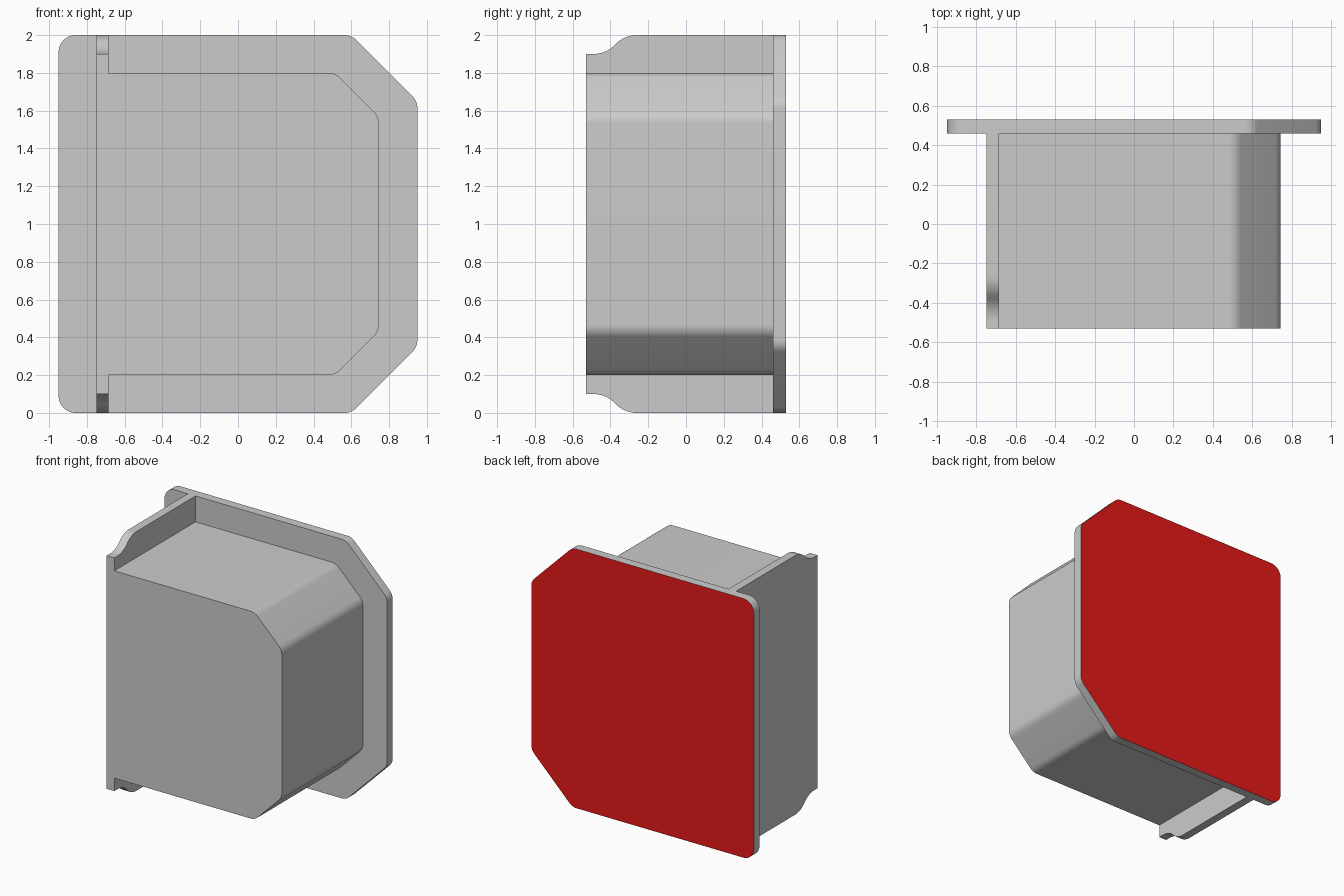
import bpy, bmesh, math
from mathutils import Vector, Matrix

if "Cube" in bpy.data.objects:
    bpy.data.objects.remove(bpy.data.objects["Cube"])


def fillet(corners, segments=8):
    """Round the corners of a closed 2D outline given as (x, z, radius)."""
    out, n = [], len(corners)
    for i, (x, z, r) in enumerate(corners):
        p = Vector((x, z))
        if r == 0:
            out.append(p)
            continue
        a = (Vector(corners[i - 1][:2]) - p).normalized()
        b = (Vector(corners[(i + 1) % n][:2]) - p).normalized()
        half = a.angle(b) / 2
        centre = p + (a + b).normalized() * (r / math.sin(half))
        start = p + a * (r / math.tan(half)) - centre
        end = p + b * (r / math.tan(half)) - centre
        sweep = start.angle_signed(end)
        for k in range(segments + 1):
            t = -sweep * k / segments
            out.append(centre + Matrix.Rotation(t, 2) @ start)
    return out


def prism(name, outline, place, low, high):
    """Extrude an outline; place(point, depth) gives the 3D position."""
    bm = bmesh.new()
    face = bm.faces.new([bm.verts.new(place(p, low)) for p in outline])
    new = bmesh.ops.extrude_face_region(bm, geom=[face])["geom"]
    shift = Vector(place((0, 0), high)) - Vector(place((0, 0), low))
    bmesh.ops.translate(bm, vec=shift, verts=[v for v in new if isinstance(v, bmesh.types.BMVert)])
    bmesh.ops.recalc_face_normals(bm, faces=bm.faces)
    mesh = bpy.data.meshes.new(name)
    bm.to_mesh(mesh)
    bm.free()
    obj = bpy.data.objects.new(name, mesh)
    bpy.context.collection.objects.link(obj)
    return obj


def smooth(obj):
    bpy.ops.object.select_all(action='DESELECT')
    obj.select_set(True)
    bpy.context.view_layer.objects.active = obj
    bpy.ops.object.shade_smooth_by_angle(angle=math.radians(30))


def along_y(p, d):
    return (p[0], d, p[1])


def along_x(p, d):
    return (d, p[0], p[1])


# Back plate with rounded left corners and chamfered right corners
plate = prism("back_plate", fillet([
    (-0.95, 0, 0.09), (0.60, 0, 0.09), (0.95, 0.35, 0.09),
    (0.95, 1.65, 0.09), (0.60, 2, 0.09), (-0.95, 2, 0.09)]), along_y, 0.46, 0.53)

# Red rear face
red = bpy.data.materials.new("red_face")
red.diffuse_color = (0.8, 0.01, 0.01, 1)
red.use_nodes = True
red.node_tree.nodes["Principled BSDF"].inputs["Base Color"].default_value = red.diffuse_color
grey = bpy.data.materials.new("grey_body")
grey.diffuse_color = (0.8, 0.8, 0.8, 1)
grey.use_nodes = True
grey.node_tree.nodes["Principled BSDF"].inputs["Base Color"].default_value = grey.diffuse_color
plate.data.materials.append(grey)
plate.data.materials.append(red)
for f in plate.data.polygons:
    f.material_index = 1 if f.normal.y > 0.9 else 0

# Main housing, chamfered on the right
housing = prism("housing", fillet([
    (-0.72, 0.2, 0), (0.515, 0.2, 0.09), (0.745, 0.43, 0.09),
    (0.745, 1.57, 0.09), (0.515, 1.8, 0.09), (-0.72, 1.8, 0)]), along_y, -0.53, 0.47)

# Side wall with an S-shaped step at the front, mirrored top to bottom
y0, y1, drop = -0.49, -0.26, 0.1
angle = 2 * math.atan(drop / (y1 - y0))
radius = (y1 - y0) / (2 * math.sin(angle))
arc = [(radius * math.sin(angle * k / 8), radius * (1 - math.cos(angle * k / 8))) for k in range(9)]
top = [(-0.53, 2 - drop)] + [(y0 + a, 2 - drop + b) for a, b in arc]
top += [(y1 - a, 2 - b) for a, b in arc[-2::-1]] + [(0.47, 2)]
wall = prism("side_wall", top + [(y, 2 - z) for y, z in reversed(top)], along_x, -0.75, -0.685)

# Fuse wall and housing into one seamless body
fuse = housing.modifiers.new("fuse", 'BOOLEAN')
fuse.operation, fuse.solver, fuse.object = 'UNION', 'EXACT', wall
bpy.context.view_layer.objects.active = housing
bpy.ops.object.modifier_apply(modifier="fuse")
bpy.data.objects.remove(wall)
bm = bmesh.new()
bm.from_mesh(housing.data)
bmesh.ops.dissolve_limit(bm, angle_limit=math.radians(0.2), verts=bm.verts, edges=bm.edges)
bm.to_mesh(housing.data)
bm.free()

# The body ends inside the plate, except the plate's own top and bottom edges
for v in housing.data.vertices:
    if v.co.y > 0.45:
        v.co.y = 0.46

for obj in (plate, housing):
    smooth(obj)
